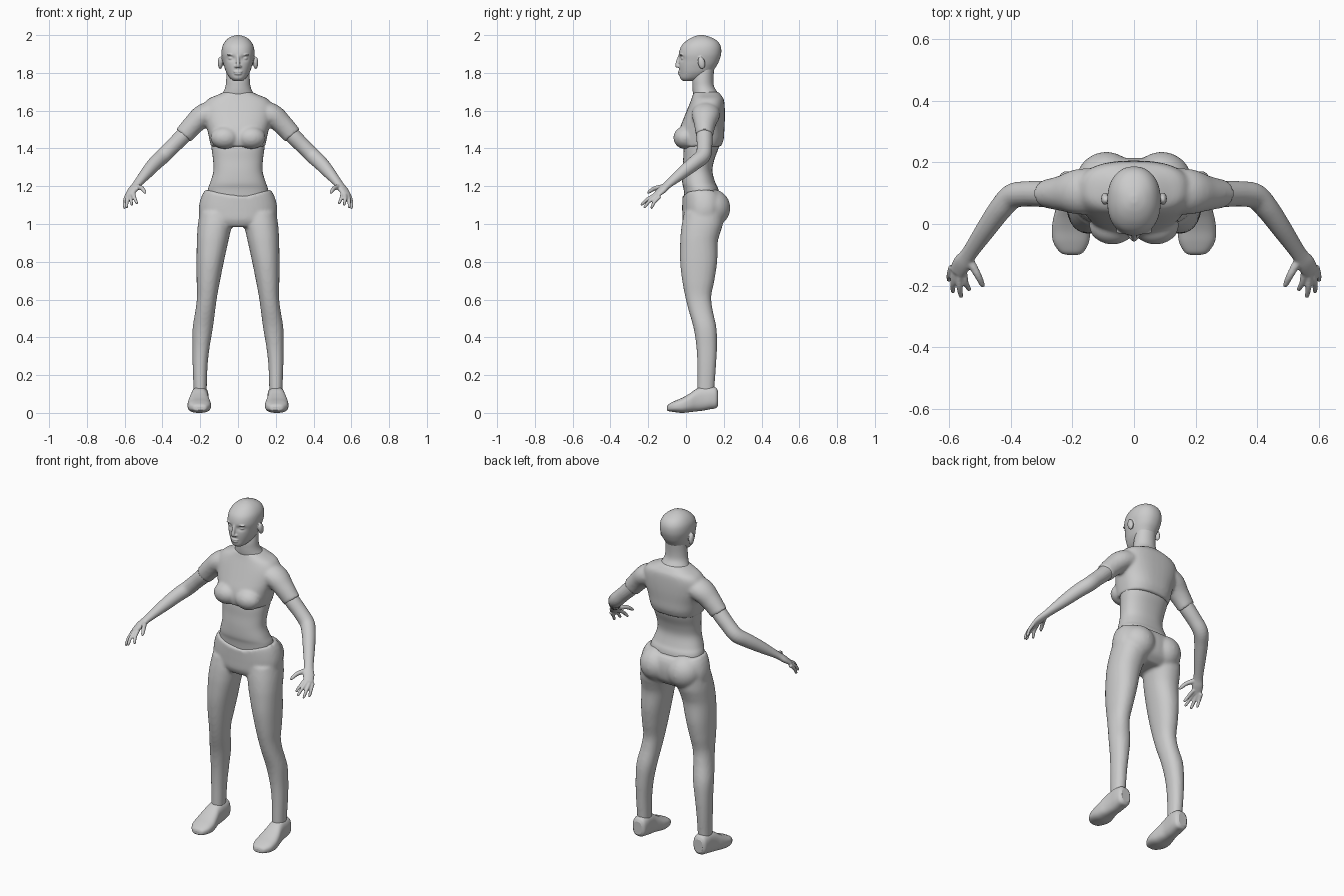
import bpy, bmesh, math
from mathutils import Vector, Matrix

GREY = bpy.data.materials.new("plain_grey")
GREY.diffuse_color = (0.6, 0.6, 0.6, 1)


def spline(rows, n=5):
    """Catmull-Rom interpolation through rows of numbers."""
    out = []
    for i in range(len(rows) - 1):
        p0, p1, p2, p3 = (rows[max(0, min(len(rows) - 1, i + k))] for k in (-1, 0, 1, 2))
        for s in range(n):
            t = s / n
            out.append([0.5 * (2 * b + (c - a) * t + (2 * a - 5 * b + 4 * c - d) * t * t
                               + (3 * b - a - 3 * c + d) * t ** 3)
                        for a, b, c, d in zip(p0, p1, p2, p3)])
    return out + [list(rows[-1])]


def skin_rings(bm, rings):
    """Bridge rings of points and cap both ends."""
    vs = [[bm.verts.new(p) for p in r] for r in rings]
    n = len(vs[0])
    for a, b in zip(vs, vs[1:]):
        for i in range(n):
            j = (i + 1) % n
            bm.faces.new((a[i], a[j], b[j], b[i]))
    bm.faces.new(vs[0][::-1])
    bm.faces.new(vs[-1])


def unit_ring(n, power):
    for i in range(n):
        a = 2 * math.pi * i / n
        c, s = math.cos(a), math.sin(a)
        yield (math.copysign(abs(c) ** (2 / power), c), math.copysign(abs(s) ** (2 / power), s))


def loft(bm, rows, power=2.2, axis='z', n=40):
    """Rows are (t, a_min, a_max, b_min, b_max) along the axis."""
    rings = []
    for t, a0, a1, b0, b1 in spline(rows):
        ring = []
        for c, s in unit_ring(n, power):
            a, b = (a0 + a1) / 2 + c * (a1 - a0) / 2, (b0 + b1) / 2 + s * (b1 - b0) / 2
            ring.append((a, b, t) if axis == 'z' else (a, t, b))
        rings.append(ring)
    skin_rings(bm, rings)


def centred(rows):
    return [(z, -x, x, f, b) for z, x, f, b in rows]


def tube(bm, rows, ref=(0, 1, 0), n=20):
    """Rows are (x, y, z, width along ref, thickness)."""
    rows = spline(rows)
    pts = [Vector(r[:3]) for r in rows]
    rings = []
    for i, r in enumerate(rows):
        d = (pts[min(i + 1, len(pts) - 1)] - pts[max(i - 1, 0)]).normalized()
        u = Vector(ref)
        u = (u - d * u.dot(d)).normalized()
        w = d.cross(u)
        rings.append([pts[i] + u * c * r[3] + w * s * r[4] for c, s in unit_ring(n, 2)])
    skin_rings(bm, rings)


def ball(bm, centre, radii, tilt=0):
    m = Matrix.Translation(centre) @ Matrix.Rotation(tilt, 4, 'X') @ Matrix.Diagonal((*radii, 1))
    bmesh.ops.create_uvsphere(bm, u_segments=24, v_segments=16, radius=1, matrix=m)


def mirror(bm):
    geom = bmesh.ops.duplicate(bm, geom=bm.verts[:] + bm.edges[:] + bm.faces[:])["geom"]
    for v in geom:
        if isinstance(v, bmesh.types.BMVert):
            v.co.x *= -1


def finish(name, bm, voxel=0, smooth=0):
    """Make the object; voxel fuses overlapping volumes, smooth blends them."""
    bmesh.ops.recalc_face_normals(bm, faces=bm.faces[:])
    me = bpy.data.meshes.new(name)
    bm.to_mesh(me)
    bm.free()
    me.materials.append(GREY)
    me.polygons.foreach_set("use_smooth", [len(p.vertices) < 5 for p in me.polygons])
    ob = bpy.data.objects.new(name, me)
    bpy.context.collection.objects.link(ob)
    if voxel:
        m = ob.modifiers.new("fuse", 'REMESH')
        m.mode, m.voxel_size, m.use_smooth_shade = 'VOXEL', voxel, True
        s = ob.modifiers.new("blend", 'SMOOTH')
        s.factor, s.iterations = 0.5, smooth
    return ob


# Shirt: sleeves and bust on both sides, then the body
bm = bmesh.new()
tube(bm, [(.08, .11, 1.60, .07, .06), (.175, .105, 1.578, .075, .062),
          (.235, .10, 1.528, .058, .055), (.289, .098, 1.468, .045, .051)])
ball(bm, (.07, -.005, 1.457), (.076, .062, .06))
mirror(bm)
loft(bm, centred([(1.41, .143, -.035, .185), (1.45, .152, -.043, .2), (1.5, .163, -.035, .203),
                  (1.56, .18, -.012, .206), (1.62, .185, .012, .205), (1.66, .16, .028, .2),
                  (1.683, .11, .036, .185), (1.70, .072, .04, .172)]), 2.5)
finish("shirt", bm, .009, 4)

# Bare waist
bm = bmesh.new()
loft(bm, centred([(1.10, .165, -.005, .18), (1.18, .16, -.012, .172), (1.22, .147, -.02, .155),
                  (1.28, .130, -.02, .14), (1.34, .132, -.015, .15), (1.40, .14, -.012, .172),
                  (1.46, .145, 0, .185)]), 2.3)
finish("waist", bm)

# Trousers: legs and seat on both sides, then a pelvis with a curved waistband
bm = bmesh.new()
loft(bm, [(1.06, .02, .203, -.01, .2), (1.0, .03, .212, -.022, .195), (.95, .042, .216, -.028, .18),
          (.9, .053, .218, -.031, .168), (.8, .075, .22, -.031, .165), (.7, .095, .219, -.02, .15),
          (.62, .11, .217, -.005, .134), (.55, .12, .224, .012, .14), (.45, .133, .24, .04, .161),
          (.35, .15, .241, .055, .164), (.25, .161, .24, .06, .159), (.14, .165, .236, .06, .151),
          (.10, .166, .235, .06, .15)])
ball(bm, (.09, .135, 1.085), (.1, .1, .1))
mirror(bm)
first = len(bm.verts)
loft(bm, centred([(.985, .16, .0, .16), (1.02, .198, -.018, .2), (1.07, .208, -.02, .215),
                  (1.11, .195, -.02, .21), (1.135, .174, -.02, .192)]), 2.3)
bm.verts.ensure_lookup_table()
for v in bm.verts[first:]:
    t = max(0, (v.co.z - 1.05) / .085)
    back = max(0, min(1, v.co.y / .15))
    v.co.z += t * max(.045 * min(1, abs(v.co.x) / .16), .033 * back)
finish("trousers", bm, .009, 4)

# Shoes
bm = bmesh.new()
loft(bm, [(-.10, .182, .218, .014, .032), (-.092, .165, .24, .009, .046), (-.06, .147, .262, .004, .063),
          (-.02, .143, .267, 0, .08), (.02, .15, .262, .004, .103), (.055, .157, .253, .008, .127),
          (.09, .157, .248, .012, .139), (.13, .156, .246, .02, .14), (.158, .161, .241, .025, .134),
          (.17, .175, .228, .04, .115)], 2.6, 'y')
mirror(bm)
finish("shoes", bm)

# Arms with hands and fingers
bm = bmesh.new()
across = (.85, .5, -.2)
tube(bm, [(.24, .10, 1.525, .04, .04), (.289, .098, 1.468, .043, .043), (.345, .098, 1.412, .041, .041),
          (.395, .09, 1.362, .041, .041), (.435, .048, 1.325, .038, .039), (.48, -.015, 1.275, .033, .033),
          (.535, -.095, 1.21, .026, .02), (.558, -.128, 1.18, .031, .018), (.576, -.158, 1.153, .027, .012)],
     across)
for knuckle, tip in [((.553, -.155, 1.16), (.535, -.217, 1.108)), ((.568, -.158, 1.156), (.562, -.24, 1.10)),
                     ((.582, -.152, 1.15), (.589, -.224, 1.086)), ((.592, -.138, 1.146), (.602, -.186, 1.082))]:
    a, b = Vector(knuckle), Vector(tip)
    mid = a.lerp(b, .5) + Vector((.003, -.004, .004))
    tube(bm, [(*a, .011, .011), (*mid, .0095, .0095), (*b.lerp(a, .08), .0075, .0075), (*b, .003, .003)],
         across, 12)
tube(bm, [(.54, -.11, 1.198, .016, .014), (.51, -.162, 1.19, .012, .012), (.494, -.195, 1.17, .009, .009),
          (.489, -.205, 1.162, .003, .003)], across, 12)
mirror(bm)
finish("arms", bm, .0045, 2)

# Neck
bm = bmesh.new()
loft(bm, centred([(1.62, .11, .05, .19), (1.68, .09, .04, .178), (1.70, .077, .036, .165),
                  (1.73, .066, .034, .148), (1.77, .062, .035, .145), (1.83, .058, .05, .15)]), 2)
finish("neck", bm)

# Head: skull with eye sockets, then ears, eyes, brows, nose, lips
bm = bmesh.new()
loft(bm, centred([(1.757, .022, -.015, .03), (1.772, .042, -.031, .09), (1.80, .061, -.034, .135),
                  (1.83, .072, -.037, .157), (1.86, .08, -.037, .174), (1.90, .087, -.038, .186),
                  (1.94, .083, -.026, .184), (1.97, .066, .002, .165), (1.99, .04, .036, .128),
                  (2.0, .01, .068, .092)]), 2.2, n=64)
for v in bm.verts:
    if v.co.y < .04:
        dx, dz = (abs(v.co.x) - .036) / .02, (v.co.z - 1.877) / .013
        v.co.y += .012 * math.exp(-dx * dx - dz * dz)
side = bmesh.new()
ball(bm, (.094, .082, 1.853), (.013, .019, .033), .2)
ball(bm, (.036, -.014, 1.877), (.016, .013, .009))
ball(bm, (.036, -.024, 1.896), (.023, .01, .005))
ball(bm, (.01, -.04, 1.834), (.009, .008, .007))
side.free()
mirror(bm)
tube(bm, [(0, -.03, 1.893, .008, .01), (0, -.042, 1.862, .009, .01), (0, -.047, 1.838, .011, .01),
          (0, -.042, 1.83, .008, .006)], (1, 0, 0))
for z, w in ((1.806, .024), (1.795, .021)):
    ball(bm, (0, -.033, z), (w, .01, .0055))
finish("head", bm, .004, 2)
